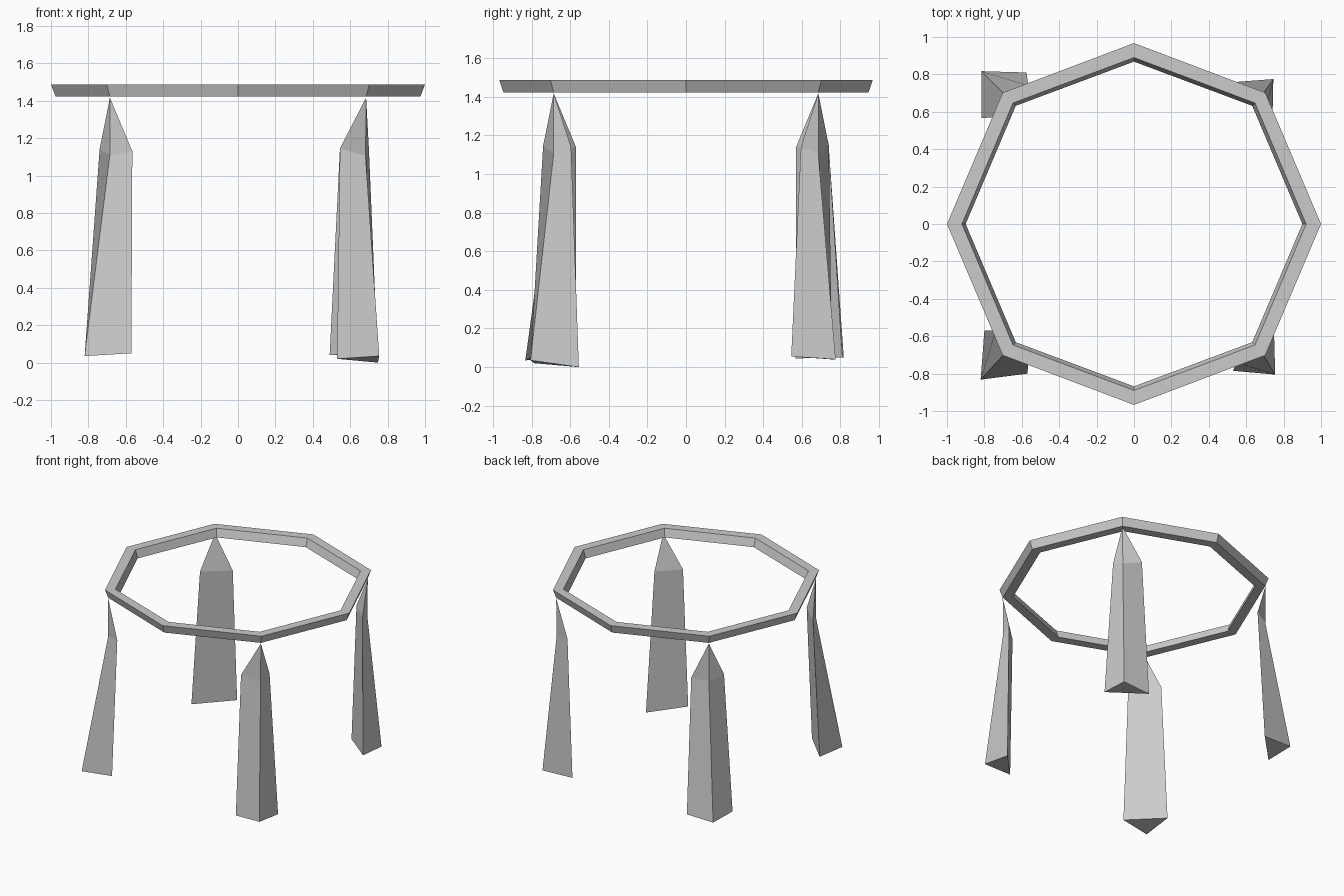
import bpy

if "Cube" in bpy.data.objects:
    bpy.data.objects.remove(bpy.data.objects["Cube"])


def make_object(name, verts, faces):
    mesh = bpy.data.meshes.new(name)
    mesh.from_pydata(verts, [], faces)
    mesh.update()
    obj = bpy.data.objects.new(name, mesh)
    bpy.context.collection.objects.link(obj)
    return obj


def octagon(rx, ry, diag, z):
    return [(rx, 0, z), (diag, diag, z), (0, ry, z), (-diag, diag, z),
            (-rx, 0, z), (-diag, -diag, z), (0, -ry, z), (diag, -diag, z)]


# Octagonal ring with sloped walls: outer bottom, outer top, inner top, inner bottom
loops = [octagon(0.975, 0.945, 0.685, 1.422), octagon(1.0, 0.967, 0.702, 1.487),
         octagon(0.92, 0.89, 0.647, 1.487), octagon(0.90, 0.868, 0.632, 1.422)]
ring_faces = []
for k in range(4):
    a, b = k * 8, (k + 1) % 4 * 8
    for i in range(8):
        j = (i + 1) % 8
        ring_faces.append((a + i, a + j, b + j, b + i))
make_object("top_ring", [v for loop in loops for v in loop], ring_faces)


# Three-sided rough-cut leg: tapered shaft with a pointed top.
# Corners are given as outer, x-side and y-side for the foot and the shoulder,
# as distances from the centre planes, mirrored by the signs sx and sy.
def leg(name, sx, sy, foot, shoulder):
    verts = [(x * sx, y * sy, z) for x, y, z in foot + shoulder]
    verts.append((0.685 * sx, 0.685 * sy, 1.417))
    faces = [(0, 1, 2)]
    for i in range(3):
        j = (i + 1) % 3
        faces += [(i, i + 3, j + 3, j), (i + 3, 6, j + 3)]
    if sx * sy > 0:
        faces = [f[::-1] for f in faces]
    obj = make_object(name, verts, faces)
    # keep normals pointing outward
    import bmesh
    bm = bmesh.new()
    bm.from_mesh(obj.data)
    bmesh.ops.recalc_face_normals(bm, faces=bm.faces)
    bm.to_mesh(obj.data)
    bm.free()


wide_shoulder = [(0.685, 0.685, 1.11), (0.565, 0.74, 1.13), (0.74, 0.57, 1.14)]
slim_shoulder = [(0.682, 0.685, 1.105), (0.545, 0.74, 1.145), (0.70, 0.595, 1.14)]

leg("front_left_leg", -1, -1,
    [(0.82, 0.832, 0.035), (0.57, 0.80, 0.05), (0.80, 0.57, 0.05)], wide_shoulder)
leg("front_right_leg", 1, -1,
    [(0.755, 0.805, 0.035), (0.53, 0.785, 0.02), (0.748, 0.555, 0.0)], slim_shoulder)
leg("back_left_leg", -1, 1,
    [(0.815, 0.817, 0.05), (0.575, 0.81, 0.05), (0.815, 0.567, 0.045)], wide_shoulder)
leg("back_right_leg", 1, 1,
    [(0.745, 0.775, 0.04), (0.49, 0.755, 0.04), (0.74, 0.545, 0.055)], slim_shoulder)
